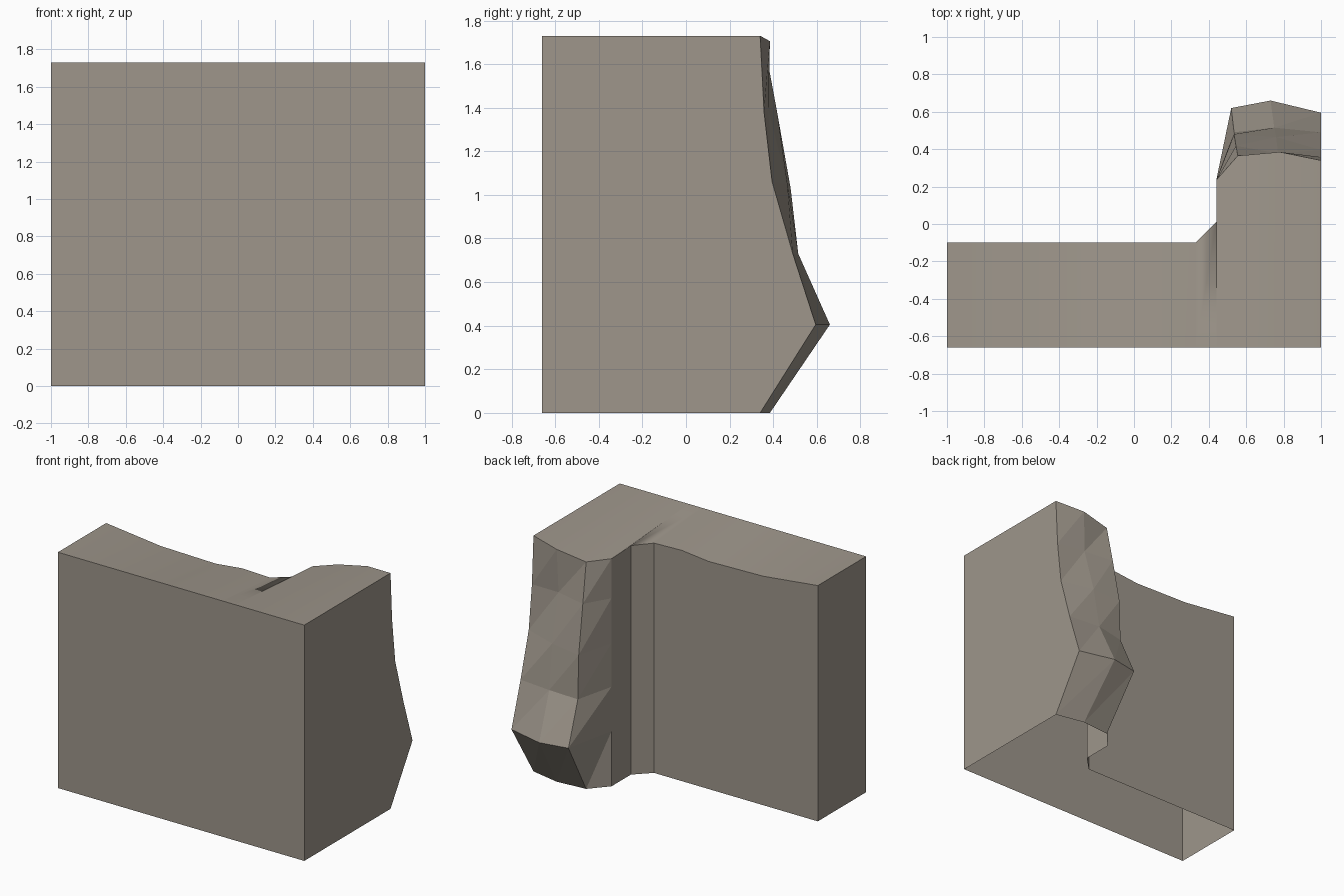
import bpy, bmesh

if "Cube" in bpy.data.objects:
    bpy.data.objects.remove(bpy.data.objects["Cube"])

stone = bpy.data.materials.new("warm_grey_stone")
stone.diffuse_color = (0.342, 0.305, 0.258, 1)
stone.use_nodes = True
stone.node_tree.nodes["Principled BSDF"].inputs["Base Color"].default_value = stone.diffuse_color


def make(name, faces, smooth=False):
    """Build one mesh object from faces given as lists of points."""
    bm = bmesh.new()
    for pts in faces:
        bm.faces.new([bm.verts.new(p) for p in pts])
    bmesh.ops.remove_doubles(bm, verts=bm.verts, dist=0.0005)
    for f in bm.faces:
        f.smooth = smooth
    mesh = bpy.data.meshes.new(name)
    bm.to_mesh(mesh)
    bm.free()
    mesh.materials.append(stone)
    ob = bpy.data.objects.new(name, mesh)
    bpy.context.collection.objects.link(ob)
    return ob


FRONT, TOP = -0.66, 1.73

# Rear rim of the block, from the left end round to the right end
rim = [(-1, -0.1, TOP), (-0.557, -0.1, 1.68), (-0.113, -0.1, 1.67),
       (0.104, -0.1, 1.693), (0.33, -0.1, 1.686), (0.44, 0.01, 1.68),
       (0.44, 0.235, 1.67), (0.555, 0.365, 1.665), (0.78, 0.385, 1.705),
       (1, 0.34, TOP)]

# Rock columns, bottom to top: side, left ridge, middle, right end
levels = (0, 0.405, 0.73, 1.05, 1.38)
side = [(0.44, 0.235, z) for z in levels] + [rim[6]]
ridge = [(0.555, 0.365, 0), (0.52, 0.62, 0.405), (0.535, 0.49, 0.71),
         (0.535, 0.48, 1.03), (0.545, 0.418, 1.38), rim[7]]
middle = [(0.78, 0.385, 0), (0.73, 0.66, 0.405), (0.75, 0.515, 0.73),
          (0.76, 0.465, 1.05), (0.77, 0.378, 1.39), rim[8]]
end = [(1, 0.34, 0), (1, 0.595, 0.405), (1, 0.49, 0.73),
       (1, 0.395, 1.06), (1, 0.358, 1.38), rim[9]]

# Faceted rock bulge, each cell split into two triangles
facets = []
columns = [side, ridge, middle, end]
for a, b in zip(columns, columns[1:]):
    for i in range(5):
        facets += [(b[i], a[i], a[i + 1]), (b[i], a[i + 1], b[i + 1])]
make("rock_bulge", facets)

# Gently worn top surface, in strips from the front edge to the rear rim
strips = []
for p, q in zip(rim, rim[1:]):
    fp, fq = (p[0], FRONT, TOP), (q[0], FRONT, TOP)
    strips.append((fp, q, p) if fp == fq else (fp, fq, q, p))
make("top_surface", strips, smooth=True)

# Flat outer walls; the underside stays open
make("front_wall", [[(-1, FRONT, 0), (1, FRONT, 0), (1, FRONT, TOP), (-1, FRONT, TOP)]])
make("left_wall", [[(-1, -0.1, 0), (-1, FRONT, 0), (-1, FRONT, TOP), rim[0]]])
make("right_wall", [[(1, FRONT, 0)] + end + [(1, FRONT, TOP)]])
make("rear_wall", [[(0.33, -0.1, 0), (-1, -0.1, 0)] + rim[:5]])
make("corner_walls", [[(q[0], q[1], 0), (p[0], p[1], 0), p, q]
                      for p, q in zip(rim[4:6], rim[5:7])])
